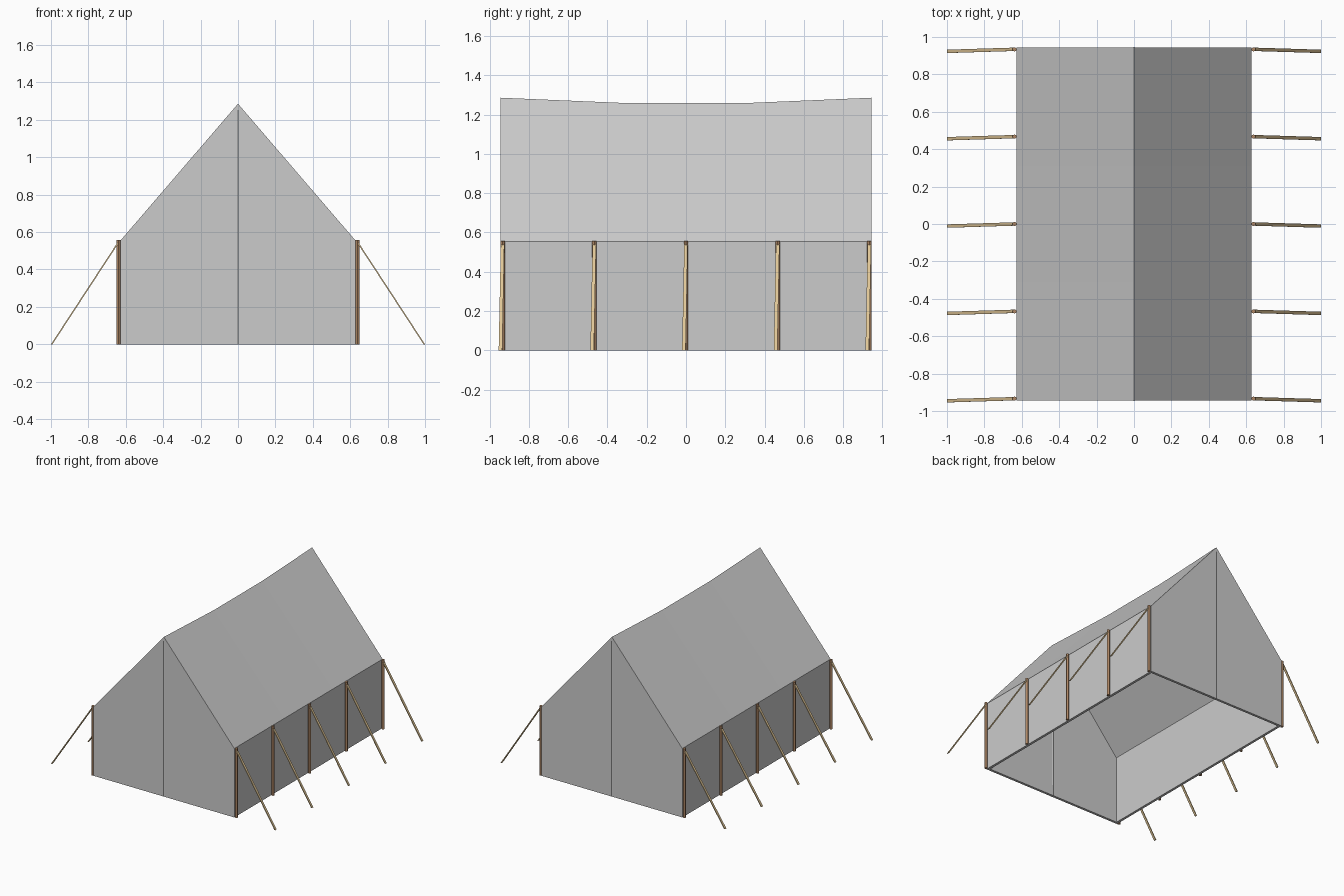
import bpy, bmesh
from mathutils import Vector

if "Cube" in bpy.data.objects:
    bpy.data.objects.remove(bpy.data.objects["Cube"])

HALF_W, HALF_L, EAVE = 0.628, 0.944, 0.555


def material(name, rgb):
    m = bpy.data.materials.new(name)
    m.diffuse_color = (*rgb, 1)
    m.use_nodes = True
    m.node_tree.nodes["Principled BSDF"].inputs["Base Color"].default_value = m.diffuse_color
    return m


def mesh_object(name, verts, faces, mat=None):
    me = bpy.data.meshes.new(name)
    me.from_pydata(verts, [], faces)
    ob = bpy.data.objects.new(name, me)
    bpy.context.collection.objects.link(ob)
    if mat:
        me.materials.append(mat)
    return ob


def pole(name, x, y, height, radius, mat=None):
    bpy.ops.mesh.primitive_cylinder_add(vertices=12, radius=radius, depth=height,
                                        location=(x, y, height / 2))
    ob = bpy.context.object
    ob.name = name
    if mat:
        ob.data.materials.append(mat)
    bpy.ops.object.shade_smooth_by_angle()
    return ob


def rope(name, start, end, mat):
    # flat band, cut level at both ends
    verts = []
    for p in (start, end):
        for dx, dy in ((-1, -1), (1, -1), (1, 1), (-1, 1)):
            verts.append(Vector(p) + Vector((dx * 0.004, dy * 0.009, 0)))
    faces = [(0, 1, 2, 3), (7, 6, 5, 4)]
    faces += [(i, i + 4, (i + 1) % 4 + 4, (i + 1) % 4) for i in range(4)]
    ob = mesh_object(name, verts, faces, mat)
    bm = bmesh.new()
    bm.from_mesh(ob.data)
    bmesh.ops.recalc_face_normals(bm, faces=bm.faces)
    bm.to_mesh(ob.data)
    bm.free()


wood = material("wood", (0.42, 0.24, 0.13))
hemp = material("hemp", (0.75, 0.57, 0.31))

# canvas: house-shaped section swept along y with a sagging ridge, open underneath
verts, faces = [], []
for y, ridge in ((-HALF_L, 1.286), (-0.31, 1.259), (0.31, 1.259), (HALF_L, 1.286)):
    verts += [(-HALF_W, y, 0), (-HALF_W, y, EAVE), (0, y, ridge),
              (HALF_W, y, EAVE), (HALF_W, y, 0)]
for j in range(3):
    for i in range(4):
        a = j * 5 + i
        faces.append((a, a + 1, a + 6, a + 5))
faces.append((4, 3, 2, 1, 0))
faces.append((15, 16, 17, 18, 19))
canvas = mesh_object("tent_canvas", verts, faces)
solid = canvas.modifiers.new("thickness", "SOLIDIFY")
solid.thickness = 0.02
solid.offset = -1
solid.use_even_offset = True

# door seams down the middle of both ends
for end, s in (("front", -1), ("back", 1)):
    pole(end + "_door_seam", 0, s * (HALF_L - 0.01), 1.252, 0.0115)

# side poles with guy ropes
for side, s in (("left", -1), ("right", 1)):
    for i in range(5):
        y = (i - 2) * 0.467
        pole(f"{side}_side_pole_{i + 1}", s * 0.639, y, 0.557, 0.011, wood)
        rope(f"{side}_guy_rope_{i + 1}", (s * 0.641, y, 0.543),
             (s * 0.996, y - 0.011, 0), hemp)
